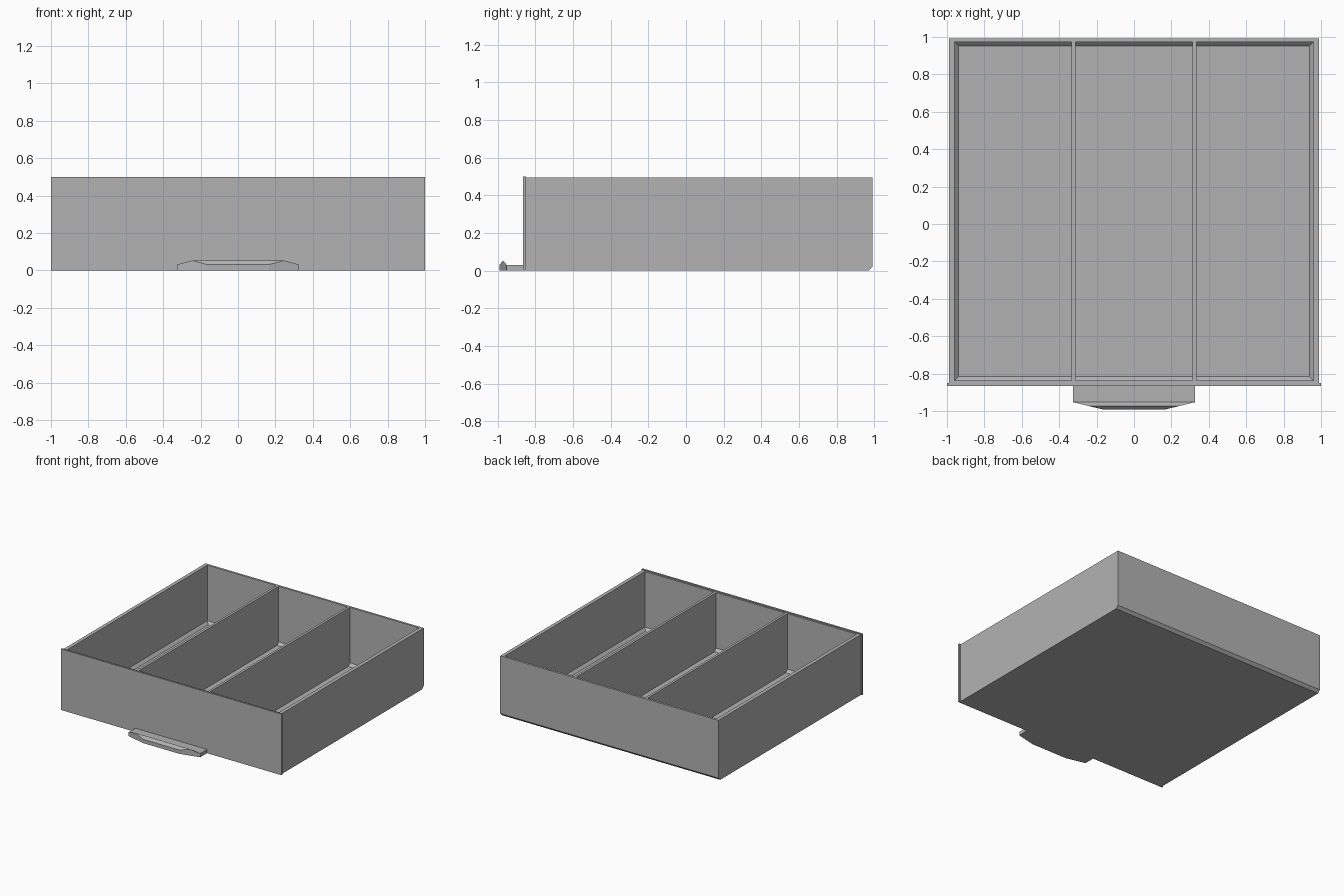
import bpy
import bmesh

# Remove the default cube only
cube = bpy.data.objects.get("Cube")
if cube:
    bpy.data.objects.remove(cube)

# Single grey paint
GREY = (0.45, 0.45, 0.45, 1.0)
grey = bpy.data.materials.new("plain grey")
grey.use_nodes = True
grey.diffuse_color = GREY
grey.node_tree.nodes["Principled BSDF"].inputs["Base Color"].default_value = GREY

TOP, FLOOR, BEVEL = 0.495, 0.018, 0.022
FRONT, BACK = -0.85, 0.992
INNER_X, INNER_FRONT, INNER_BACK = 0.96, -0.838, 0.974


def finish(bm, name):
    bmesh.ops.recalc_face_normals(bm, faces=bm.faces)
    mesh = bpy.data.meshes.new(name)
    bm.to_mesh(mesh)
    bm.free()
    mesh.materials.append(grey)
    obj = bpy.data.objects.new(name, mesh)
    bpy.context.collection.objects.link(obj)
    return obj


def loft(name, rings):
    """Join rectangles (half width, y front, y back, z) into a closed solid."""
    bm = bmesh.new()
    loops = []
    for w, y0, y1, z in rings:
        corners = ((-w, y0), (w, y0), (w, y1), (-w, y1))
        loops.append([bm.verts.new((x, y, z)) for x, y in corners])
    for a, b in zip(loops, loops[1:]):
        for i in range(4):
            j = (i + 1) % 4
            bm.faces.new((a[i], a[j], b[j], b[i]))
    bm.faces.new(loops[0])
    bm.faces.new(loops[-1])
    return finish(bm, name)


# Open tray: chamfered lower back edge outside, chamfered floor edge inside
loft("tray", [
    (0.99, FRONT, BACK - BEVEL, 0),
    (0.99, FRONT, BACK, BEVEL),
    (0.99, FRONT, BACK, TOP),
    (INNER_X, INNER_FRONT, INNER_BACK, TOP),
    (INNER_X, INNER_FRONT, INNER_BACK, FLOOR + BEVEL),
    (INNER_X - BEVEL, INNER_FRONT + BEVEL, INNER_BACK - BEVEL, FLOOR),
])

# Front panel, slightly larger than the tray
loft("front_panel", [(1, -0.865, FRONT, 0), (1, -0.865, FRONT, 0.5)])

# Two dividers making three compartments
for side, x in (("right", -0.323), ("left", 0.323)):
    divider = loft(side + "_divider", [
        (0.01, INNER_FRONT, INNER_BACK, FLOOR),
        (0.01, INNER_FRONT, INNER_BACK, TOP),
    ])
    divider.location.x = x

# Handle: ridged profile extruded sideways, front corners cut at a slant
profile = [(-0.865, 0), (-0.865, 0.031), (-0.953, 0.031),
           (-0.972, 0.053), (-0.992, 0.031), (-0.992, 0)]
bm = bmesh.new()
end = bm.faces.new([bm.verts.new((-0.325, y, z)) for y, z in profile])
extruded = bmesh.ops.extrude_face_region(bm, geom=[end])["geom"]
for v in extruded:
    if isinstance(v, bmesh.types.BMVert):
        v.co.x = 0.325
if not end.is_valid or len(bm.faces) < len(profile) + 2:
    bm.faces.new([v for v in bm.verts if v.co.x < 0])
bmesh.ops.recalc_face_normals(bm, faces=bm.faces)
for s in (-1, 1):
    cut = bmesh.ops.bisect_plane(
        bm, geom=bm.verts[:] + bm.edges[:] + bm.faces[:], dist=0.0001,
        plane_co=(s * 0.325, -0.953, 0), plane_no=(s * 0.039, -0.16, 0),
        clear_outer=True)
    bmesh.ops.holes_fill(bm, edges=[e for e in bm.edges if e.is_boundary])
finish(bm, "handle")
